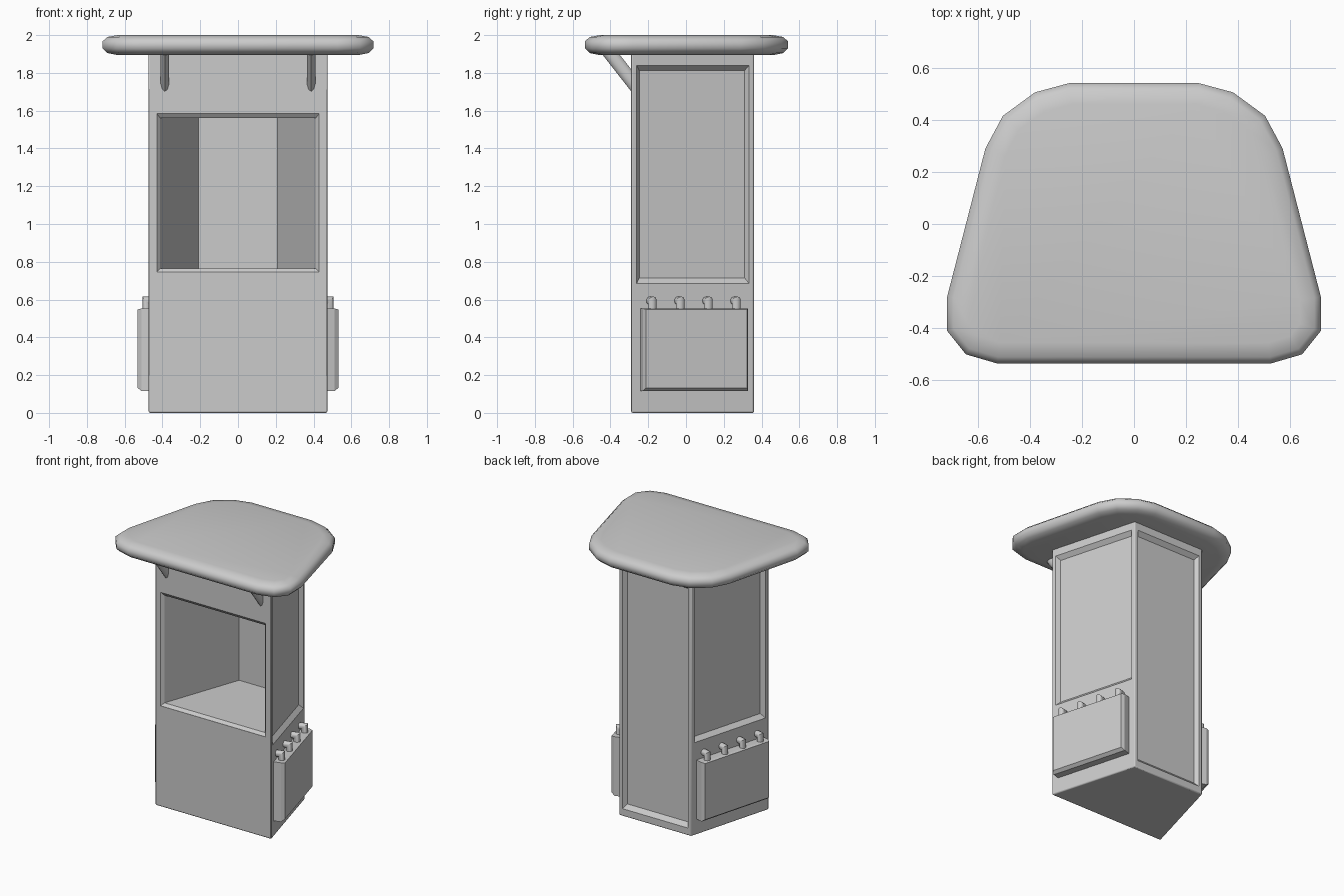
import bpy, bmesh, math
from mathutils import Vector

if "Cube" in bpy.data.objects:
    bpy.data.objects.remove(bpy.data.objects["Cube"])


def loft(name, loops):
    """Solid skinned through a list of matching closed loops, capped at both ends."""
    bm = bmesh.new()
    rings = [[bm.verts.new(p) for p in lp] for lp in loops]
    n = len(rings[0])
    for a, b in zip(rings, rings[1:]):
        for i in range(n):
            j = (i + 1) % n
            bm.faces.new((a[i], a[j], b[j], b[i]))
    bm.faces.new(rings[0])
    bm.faces.new(rings[-1])
    bmesh.ops.recalc_face_normals(bm, faces=bm.faces)
    me = bpy.data.meshes.new(name)
    bm.to_mesh(me)
    bm.free()
    ob = bpy.data.objects.new(name, me)
    bpy.context.collection.objects.link(ob)
    return ob


def tube(name, pts, r, sides=8, wide=1.0):
    """Mitred tube in the plane of pts; wide scales it across that plane."""
    pts = [Vector(p) for p in pts]
    dirs = [(b - a).normalized() for a, b in zip(pts, pts[1:])]
    tans = [dirs[0]] + [(a + b).normalized() for a, b in zip(dirs, dirs[1:])] + [dirs[-1]]
    side = tans[0].cross(Vector((0, 0, 1))).normalized()
    loops = []
    for i, (p, t) in enumerate(zip(pts, tans)):
        up = side.cross(t) / t.dot(dirs[max(i - 1, 0)])
        loops.append([p + side * (r * wide * math.cos(a)) + up * (r * math.sin(a))
                      for a in (math.tau * (k + 0.5) / sides for k in range(sides))])
    return loft(name, loops)


def smooth(ob, deg=35):
    bpy.ops.object.select_all(action='DESELECT')
    bpy.context.view_layer.objects.active = ob
    ob.select_set(True)
    bpy.ops.object.shade_smooth_by_angle(angle=math.radians(deg))


def cut(target, cutter):
    m = target.modifiers.new("cut", 'BOOLEAN')
    m.object, m.operation, m.solver = cutter, 'DIFFERENCE', 'EXACT'
    cutter.hide_render = True
    cutter.hide_set(True)
    cutter.display_type = 'WIRE'


def xz_rect(hx, z0, z1, y):
    return [(-hx, y, z0), (hx, y, z0), (hx, y, z1), (-hx, y, z1)]


# slanted side wall coordinates: s along the wall, t outward
ALONG = Vector((-0.18, 0.65, 0)).normalized()
OUT = Vector((ALONG.y, -ALONG.x, 0))


def wall(sx, s, t, z):
    p = Vector((0.475, -0.29, 0)) + ALONG * s + OUT * t
    return (sx * p.x, p.y, z)


def wall_rect(sx, s0, s1, z0, z1, t):
    return [wall(sx, s, t, z) for s, z in ((s0, z0), (s1, z0), (s1, z1), (s0, z1))]


# booth body: trapezoid prism
plan = [(-0.475, -0.29), (0.475, -0.29), (0.295, 0.36), (-0.295, 0.36)]
body = loft("booth_body", [[(x, y, z) for x, y in plan] for z in (0, 1.91)])
bev = body.modifiers.new("bevel", 'BEVEL')
bev.width, bev.segments = 0.008, 2

# front opening with chamfered rim
cut(body, loft("opening_cutter", [
    xz_rect(0.43, 0.745, 1.585, -0.32),
    xz_rect(0.43, 0.745, 1.585, -0.289),
    xz_rect(0.412, 0.765, 1.56, -0.27),
    xz_rect(0.208, 0.765, 1.56, 0.31)]))

# recessed back panel
cut(body, loft("back_panel_cutter", [
    xz_rect(0.267, 0.055, 1.84, 0.39),
    xz_rect(0.267, 0.055, 1.84, 0.36),
    xz_rect(0.247, 0.085, 1.812, 0.332)]))

for sx, tag in ((1, "right"), (-1, "left")):
    # recessed side panel
    cut(body, loft(tag + "_panel_cutter", [
        wall_rect(sx, 0.03, 0.648, 0.685, 1.84, 0.03),
        wall_rect(sx, 0.03, 0.648, 0.685, 1.84, 0.0),
        wall_rect(sx, 0.052, 0.63, 0.715, 1.812, -0.028)]))

    # side box with chamfered outer edge
    loft(tag + "_side_box", [
        wall_rect(sx, 0.05, 0.628, 0.115, 0.552, -0.01),
        wall_rect(sx, 0.05, 0.628, 0.115, 0.552, 0.052),
        wall_rect(sx, 0.06, 0.615, 0.133, 0.548, 0.075)])

    # hooks holding the box
    for k in range(4):
        s = 0.105 + 0.154 * k
        hook = tube(f"{tag}_hook_{k + 1}", [wall(sx, s, -0.01, 0.593),
                    wall(sx, s, 0.037, 0.593), wall(sx, s, 0.037, 0.5)], 0.023, 10)
        smooth(hook, 40)

    # diagonal roof strut
    strut = tube(tag + "_roof_strut", [(sx * 0.387, -0.235, 1.69),
                 (sx * 0.387, -0.415, 1.92)], 0.036, 10, 0.65)
    smooth(strut, 40)

smooth(body, 30)

# rounded roof slab: half outline mirrored, then inset level by level
half = [(0.525, -0.535), (0.645, -0.50), (0.717, -0.41), (0.717, -0.28),
        (0.57, 0.29), (0.503, 0.415), (0.38, 0.505), (0.25, 0.54)]
outline = [Vector(p) for p in half + [(-x, y) for x, y in reversed(half)]]


def inset(pts, d):
    res = []
    for i, p in enumerate(pts):
        a = (p - pts[i - 1]).normalized()
        b = (pts[(i + 1) % len(pts)] - p).normalized()
        na, nb = Vector((-a.y, a.x)), Vector((-b.y, b.x))
        res.append(p + (na + nb) * (d / (1 + na.dot(nb))))
    return res


levels = [(0.075, 1.895), (0.025, 1.905), (0, 1.93), (0, 1.967), (0.025, 1.99), (0.08, 2.0)]
roof = loft("roof_slab", [[(p.x, p.y, z) for p in inset(outline, d)] for d, z in levels])
smooth(roof, 50)
